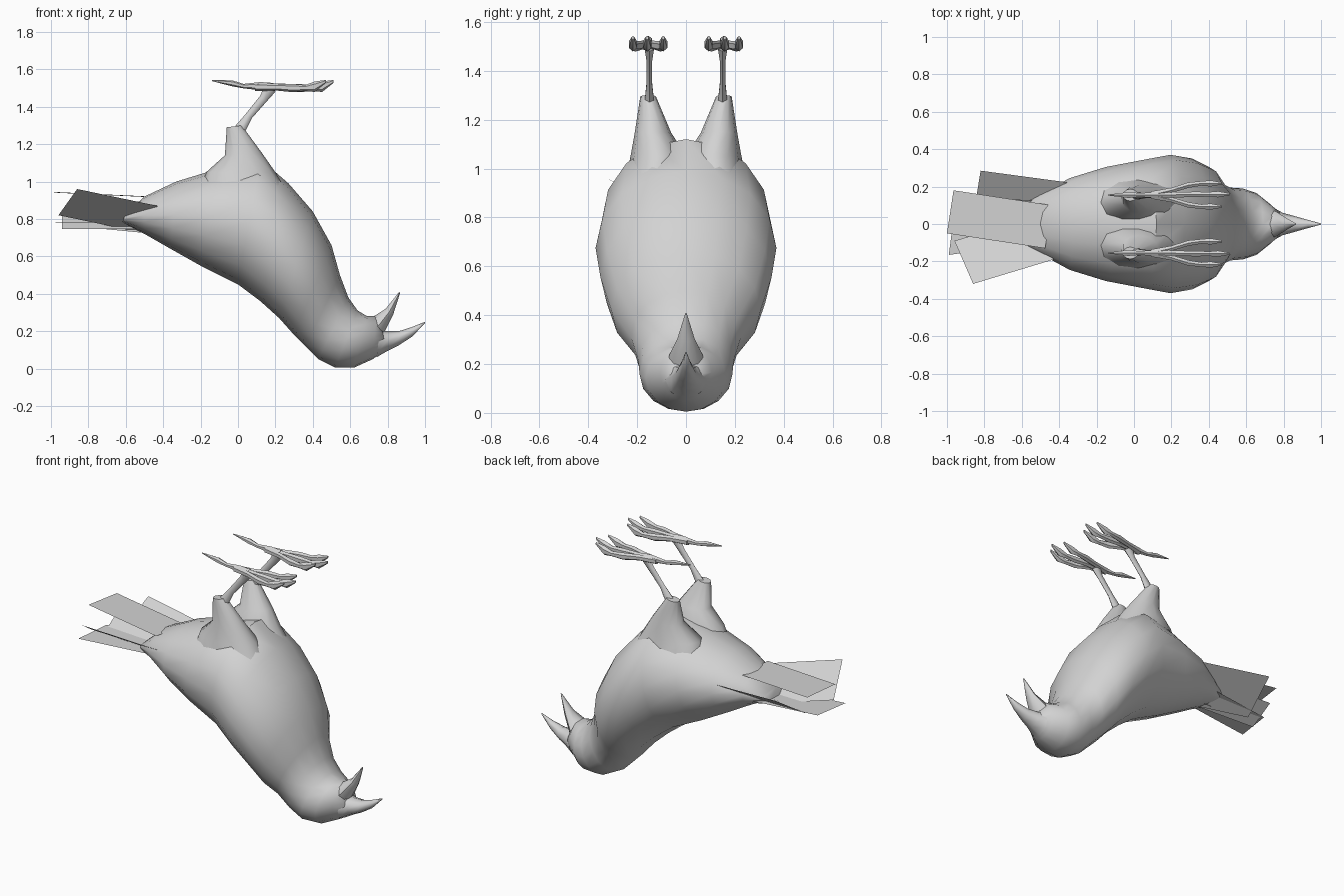
import bpy
import bmesh
import math
from mathutils import Vector

cube = bpy.data.objects.get("Cube")
if cube:
    bpy.data.objects.remove(cube, do_unlink=True)

grey = bpy.data.materials.new("light grey")
grey.use_nodes = True
colour = (0.65, 0.65, 0.65, 1)
grey.diffuse_color = colour
shader = next(n for n in grey.node_tree.nodes if n.type == "BSDF_PRINCIPLED")
shader.inputs["Base Color"].default_value = colour


def finish(name, bm, mirrored=False, smooth_angle=None):
    """Turn a bmesh into a named object, optionally mirrored across y = 0."""
    bmesh.ops.recalc_face_normals(bm, faces=bm.faces)
    mesh = bpy.data.meshes.new(name)
    bm.to_mesh(mesh)
    bm.free()
    mesh.materials.append(grey)
    if smooth_angle:
        for polygon in mesh.polygons:
            polygon.use_smooth = True
        mesh.set_sharp_from_angle(angle=math.radians(smooth_angle))
    obj = bpy.data.objects.new(name, mesh)
    bpy.context.collection.objects.link(obj)
    if mirrored:
        mirror = obj.modifiers.new("both sides", "MIRROR")
        mirror.use_axis = (False, True, False)
        mirror.use_mirror_merge = False
    return obj


def loft(name, sections, sides, mirrored=False, smooth_angle=50):
    """Skin oval sections: (x, z) of both rims, half width, sideways offset."""
    bm = bmesh.new()
    rings = []
    for ax, az, bx, bz, width, offset in sections:
        a, b = Vector((ax, offset, az)), Vector((bx, offset, bz))
        ring = []
        for i in range(sides):
            t = math.tau * i / sides
            point = (a + b) / 2 + (b - a) / 2 * math.cos(t)
            point.y += width * math.sin(t)
            ring.append(bm.verts.new(point))
        rings.append(ring)
    for low, high in zip(rings, rings[1:]):
        for i in range(sides):
            j = (i + 1) % sides
            bm.faces.new((low[i], low[j], high[j], high[i]))
    bm.faces.new(rings[0])
    bm.faces.new(rings[-1])
    return finish(name, bm, mirrored, smooth_angle)


def central(rows):
    """Add a zero sideways offset to each section."""
    return [(*row, 0) for row in rows]


# Body and head, from rump to face
loft("body", central([
    (-.62, .78, -.6, .83, .1),
    (-.5, .72, -.5, .92, .16),
    (-.36, .64, -.33, 1, .245),
    (-.2, .55, -.1, 1.07, .305),
    (0, .45, .12, 1.12, .345),
    (.12, .36, .27, .99, .37),
    (.22, .27, .4, .84, .35),
    (.3, .18, .5, .66, .305),
    (.36, .12, .545, .5, .225),
    (.43, .05, .59, .38, .195),
    (.52, .005, .64, .31, .19),
    (.62, .005, .69, .28, .165),
    (.72, .05, .74, .28, .105),
    (.79, .1, .77, .22, .06),
]), 16)

# Open beak
loft("upper_beak", central([
    (.74, .06, .76, .21, .085),
    (.8, .095, .79, .2, .06),
    (.86, .125, .86, .2, .042),
    (.93, .17, .93, .222, .022),
    (1, .243, 1, .25, .003),
]), 8)
loft("lower_beak", central([
    (.69, .26, .76, .15, .075),
    (.735, .285, .78, .19, .068),
    (.79, .32, .83, .29, .035),
    (.862, .41, .867, .405, .003),
]), 8)

# Thighs
loft("thighs", [
    (-.22, .9, .29, .9, .13, .13),
    (-.17, 1.05, .2, 1.05, .115, .112),
    (-.07, 1.14, .13, 1.15, .075, .135),
    (-.06, 1.29, .02, 1.3, .032, .155),
], 12, mirrored=True)

# Shanks
loft("shanks", [
    (-.03, 1.28, .04, 1.27, .022, .15),
    (.04, 1.36, .075, 1.34, .013, .15),
    (.12, 1.46, .155, 1.43, .013, .15),
    (.14, 1.51, .2, 1.48, .022, .15),
], 6, mirrored=True)


# Toes: station x, centre z, half height, half width, share of the spread
def toe(name, stations, spread, shift=0):
    sections = [(x + shift, z - h, x + shift, z + h, w, .155 + spread * s)
                for x, z, h, w, s in stations]
    loft(name, sections, 6, mirrored=True, smooth_angle=40)


front_stations = [
    (.13, 1.505, .022, .022, 0),
    (.24, 1.505, .018, .016, .4),
    (.33, 1.5, .022, .017, .85),
    (.4, 1.5, .016, .014, 1),
    (.45, 1.507, .028, .019, 1),
    (.51, 1.535, .008, .006, 1),
]
for name, spread, shift in (("inner_toes", -.062, -.04),
                            ("middle_toes", .004, 0),
                            ("outer_toes", .062, -.04)):
    toe(name, front_stations, spread, shift)
toe("back_toes", [
    (.19, 1.505, .022, .024, 0),
    (.12, 1.51, .022, .018, 0),
    (.03, 1.51, .012, .012, 0),
    (-.03, 1.525, .016, .018, 0),
    (-.14, 1.54, .003, .003, 0),
], 0)


# Tail feathers: flat blades from three corners of a parallelogram
def feather(name, tip, side_tip, side_root):
    tip, side_tip, side_root = map(Vector, (tip, side_tip, side_root))
    bm = bmesh.new()
    corners = (tip, side_tip, side_root, tip + side_root - side_tip)
    bm.faces.new([bm.verts.new(c) for c in corners])
    finish(name, bm)


feather("right_tail_feather", (-.96, -.09, .82), (-.86, -.32, .96), (-.43, -.19, .87))
feather("left_tail_feather", (-.86, .04, .76), (-.82, .285, .92), (-.3, .215, .87))
feather("inner_tail_feather", (-.94, -.01, .745), (-.94, .15, .84), (-.45, .12, .84))
feather("top_tail_feather", (-1, -.05, .945), (-.965, .18, .94), (-.44, .1, .915))
feather("bottom_tail_feather", (-.96, .07, .785), (-.99, -.165, .78), (-.5, -.1, .78))
